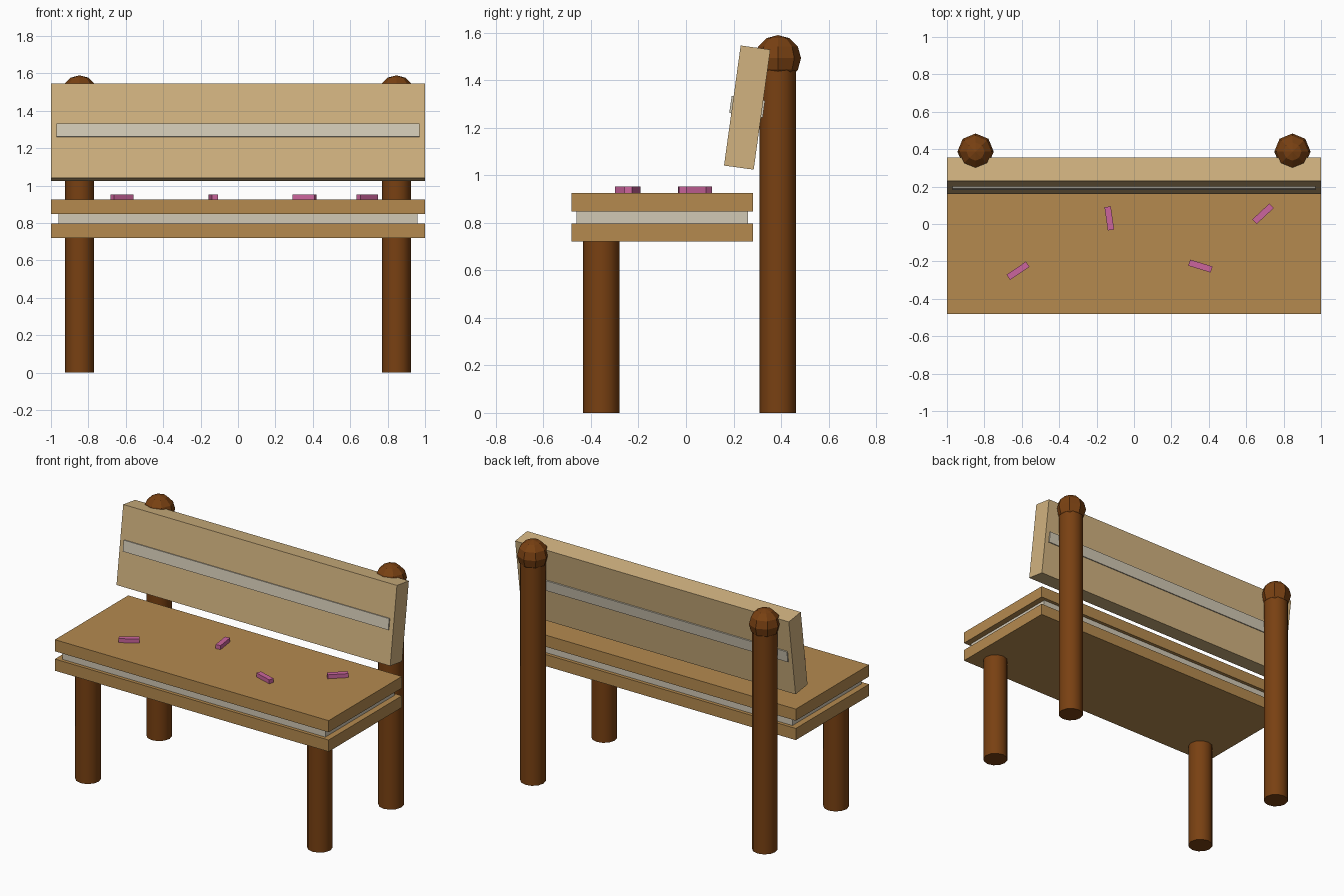
import bpy
from math import radians

if "Cube" in bpy.data.objects:
    bpy.data.objects.remove(bpy.data.objects["Cube"])


def material(name, rgb):
    m = bpy.data.materials.new(name)
    m.diffuse_color = (*rgb, 1)
    m.use_nodes = True
    m.node_tree.nodes["Principled BSDF"].inputs["Base Color"].default_value = m.diffuse_color
    return m


DARK = material("dark brown wood", (0.19, 0.052, 0.006))
TAN = material("tan wood", (0.46, 0.255, 0.078))
LIGHT = material("light wood", (0.64, 0.45, 0.215))
CREAM = material("cream filling", (0.64, 0.58, 0.46))
PINK = material("pink sprinkle", (0.60, 0.13, 0.34))


def finish(name, mat, smooth=False):
    ob = bpy.context.object
    ob.name = name
    ob.data.materials.append(mat)
    if smooth:
        bpy.ops.object.shade_smooth_by_angle(angle=radians(50))
    return ob


def box(name, mat, loc, size, rot=(0, 0, 0)):
    bpy.ops.mesh.primitive_cube_add(size=1, location=loc, rotation=rot)
    bpy.context.object.scale = size
    return finish(name, mat)


def leg(name, x, y, height):
    bpy.ops.mesh.primitive_cylinder_add(vertices=12, radius=0.077, depth=height,
                                        location=(x, y, height / 2))
    finish(name, DARK, True)


# Seat sandwich: two wafers with a cream layer between
box("seat_lower", TAN, (0, -0.1, 0.759), (2, 0.765, 0.077))
box("seat_cream", CREAM, (0, -0.1, 0.823), (1.92, 0.72, 0.056))
box("seat_upper", TAN, (0, -0.1, 0.887), (2, 0.765, 0.077))

# Tilted backrest with a cream stripe on both sides
tilt = (radians(-7.9), 0, 0)
box("backrest", LIGHT, (0, 0.2575, 1.285), (2, 0.126, 0.51), tilt)
box("backrest_cream", CREAM, (0, 0.2575, 1.288), (1.94, 0.142, 0.072), tilt)

# Legs, back posts and ball finials
for side, x in (("left", -0.847), ("right", 0.847)):
    leg("front_leg_" + side, x, -0.356, 0.722)
    leg("back_post_" + side, x, 0.387, 1.48)
    bpy.ops.mesh.primitive_uv_sphere_add(segments=8, ring_count=6, radius=0.097,
                                         location=(x, 0.387, 1.493))
    finish("finial_" + side, DARK)

# Sprinkles lying on the seat
for i, (x, y, a) in enumerate([(-0.62, -0.25, 34), (-0.132, 0.03, 98),
                               (0.355, -0.225, -17), (0.69, 0.055, 43)]):
    box(f"sprinkle_{i + 1}", PINK, (x, y, 0.938), (0.125, 0.034, 0.028),
        (0, 0, radians(a)))
